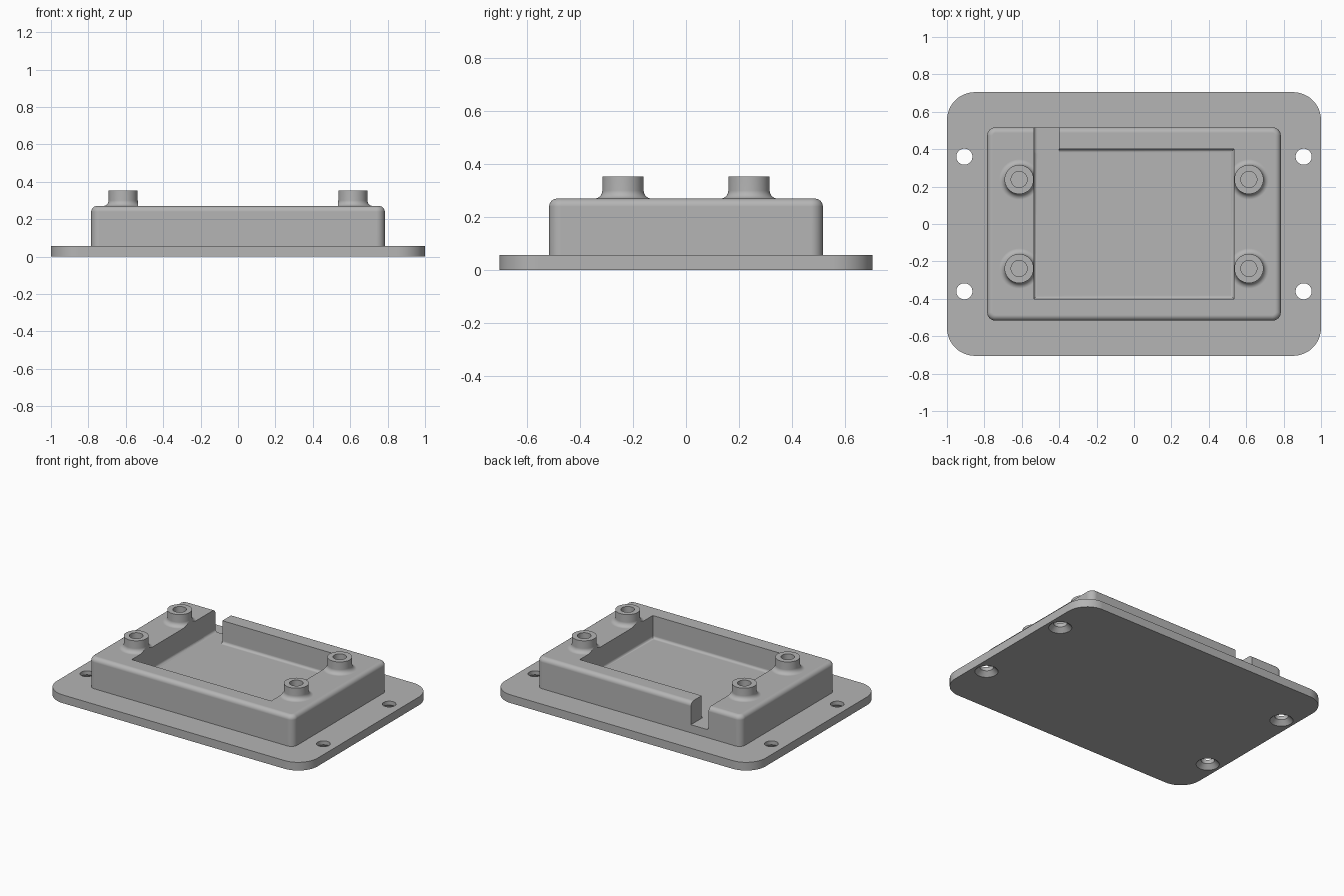
import bpy, bmesh, math

if "Cube" in bpy.data.objects:
    bpy.data.objects.remove(bpy.data.objects["Cube"])

grey = bpy.data.materials.new("light_grey")
grey.diffuse_color = (0.46, 0.46, 0.46, 1)
grey.use_nodes = True
grey.node_tree.nodes["Principled BSDF"].inputs["Base Color"].default_value = grey.diffuse_color


def loft(name, rings):
    """Closed solid through a stack of equal-length point rings, bottom to top."""
    bm = bmesh.new()
    loops = [[bm.verts.new(p) for p in ring] for ring in rings]
    n = len(loops[0])
    for a, b in zip(loops, loops[1:]):
        for i in range(n):
            j = (i + 1) % n
            bm.faces.new((a[i], a[j], b[j], b[i]))
    bm.faces.new(loops[0][::-1])
    bm.faces.new(loops[-1])
    bmesh.ops.recalc_face_normals(bm, faces=bm.faces)
    mesh = bpy.data.meshes.new(name)
    bm.to_mesh(mesh)
    bm.free()
    mesh.materials.append(grey)
    ob = bpy.data.objects.new(name, mesh)
    bpy.context.collection.objects.link(ob)
    return ob


def round_rect(hx, hy, r, z, seg=8):
    pts = []
    for k, (sx, sy) in enumerate([(1, 1), (-1, 1), (-1, -1), (1, -1)]):
        for i in range(seg + 1):
            a = math.pi / 2 * (k + i / seg)
            pts.append((sx * (hx - r) + r * math.cos(a), sy * (hy - r) + r * math.sin(a), z))
    return pts


def rect(hx, hy, z):
    return [(hx, hy, z), (-hx, hy, z), (-hx, -hy, z), (hx, -hy, z)]


def lathe(name, x, y, profile, seg=40):
    return loft(name, [[(x + r * math.cos(2 * math.pi * i / seg),
                         y + r * math.sin(2 * math.pi * i / seg), z)
                        for i in range(seg)] for r, z in profile])


def combine(target, tool, operation):
    """Apply a boolean and discard the tool."""
    mod = target.modifiers.new("boolean", 'BOOLEAN')
    mod.operation, mod.solver, mod.object = operation, 'EXACT', tool
    bpy.context.view_layer.objects.active = target
    bpy.ops.object.modifier_apply(modifier=mod.name)
    bpy.data.objects.remove(tool)


def arc(n=6):
    return [(math.sin(math.pi / 2 * i / n), math.cos(math.pi / 2 * i / n)) for i in range(n + 1)]


PLATE, FLOOR, TOP, BOSS_TOP = 0.057, 0.113, 0.27, 0.353
CORNERS = [(sx, sy) for sx in (-1, 1) for sy in (-1, 1)]

# Flange plate with rounded corners
housing = loft("mounted_housing", [round_rect(1, 0.705, 0.15, z, 12) for z in (0, PLATE)])

# Raised block with a filleted top edge
f = 0.03
block = [round_rect(0.785, 0.517, 0.045, 0.02)]
for s, c in arc():
    inset = f * (1 - c)
    block.append(round_rect(0.785 - inset, 0.517 - inset, 0.045 - inset, TOP - f + f * s))
combine(housing, loft("block", block), 'UNION')

# Screw bosses with a flared foot
for sx, sy in CORNERS:
    profile = [(0.108, TOP - 0.02)]
    profile += [(0.108 - f * s, TOP + f * (1 - c)) for s, c in arc()]
    profile.append((0.078, BOSS_TOP))
    combine(housing, lathe("boss", sx * 0.614, sy * 0.238, profile), 'UNION')

# Pocket with a small fillet around the floor
g = 0.018
pocket = [rect(0.535 - g * (1 - s), 0.4 - g * (1 - s), FLOOR + g * (1 - c)) for s, c in arc(4)]
pocket.append(rect(0.535, 0.4, 0.5))
combine(housing, loft("pocket_cutter", pocket), 'DIFFERENCE')

# Cable channel through the back wall
section = [(-0.535 + g * (1 - s), FLOOR + g * (1 - c)) for s, c in arc(4)]
section += [(-0.535, 0.5), (-0.4, 0.5), (-0.4, FLOOR)]
combine(housing, loft("channel_cutter", [[(x, y, z) for x, z in section] for y in (0.375, 0.6)]),
        'DIFFERENCE')

# Boss bores and countersunk flange holes
for sx, sy in CORNERS:
    combine(housing, lathe("bore", sx * 0.614, sy * 0.238, [(0.043, 0.15), (0.043, 0.5)]),
            'DIFFERENCE')
    combine(housing, lathe("screw_hole", sx * 0.907, sy * 0.36,
                           [(0.083, -0.01), (0.043, 0.03), (0.043, 0.2)]), 'DIFFERENCE')

# Smooth fillets, crisp edges
bpy.ops.object.select_all(action='DESELECT')
housing.select_set(True)
bpy.context.view_layer.objects.active = housing
bpy.ops.object.shade_smooth_by_angle(angle=math.radians(30))
weighted = housing.modifiers.new("weighted_normals", 'WEIGHTED_NORMAL')
weighted.keep_sharp = True
